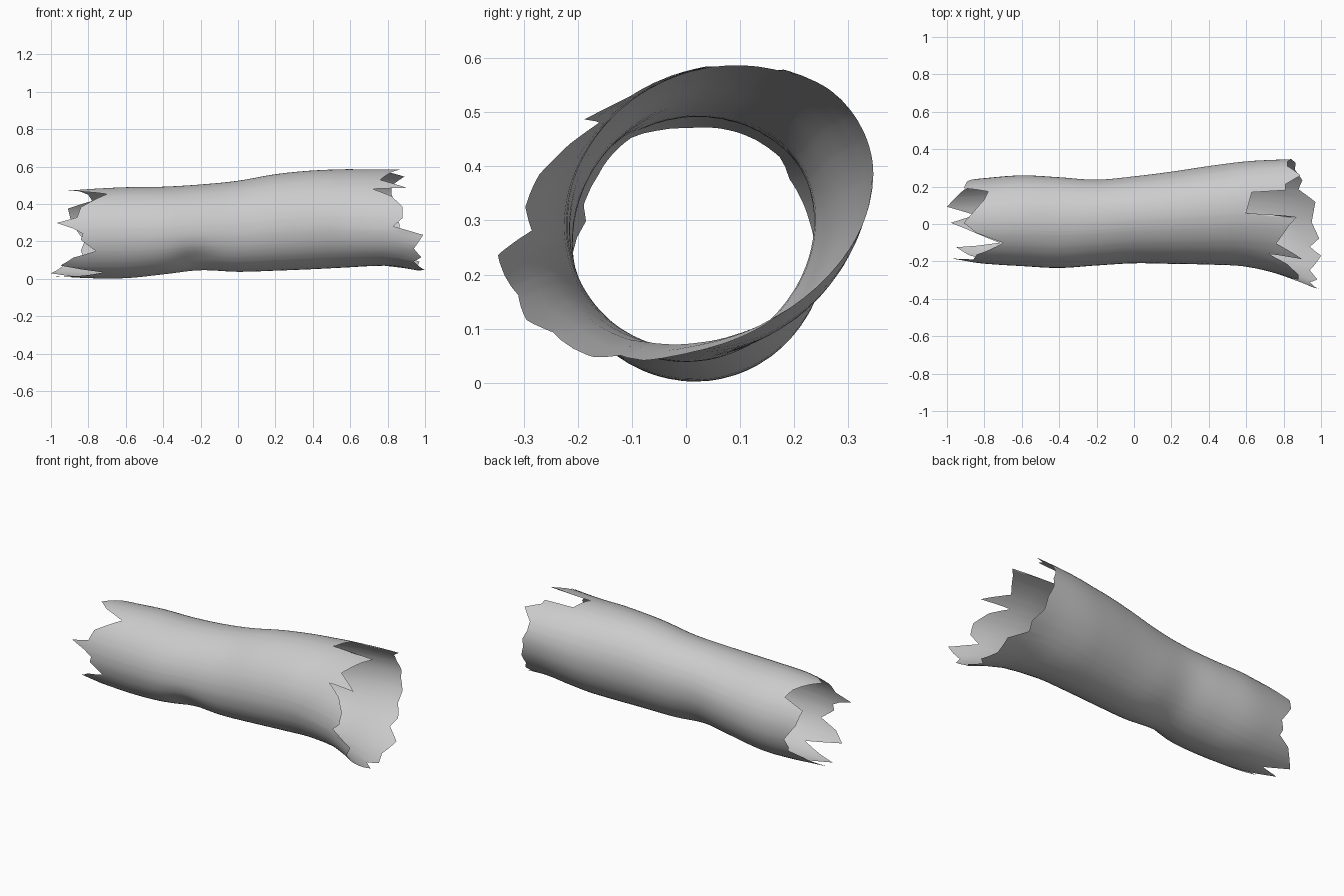
import bpy, bmesh
from math import sin, cos, radians, exp

if "Cube" in bpy.data.objects:
    bpy.data.objects.remove(bpy.data.objects["Cube"])

# Trunk profile: x, y min, y max, z min, z max
SECTIONS = [
    (-1.0, -.19, .225, .015, .465), (-.8, -.212, .245, .004, .48),
    (-.6, -.225, .26, .004, .49), (-.4, -.235, .25, .024, .493),
    (-.2, -.222, .237, .046, .505), (0, -.21, .255, .038, .525),
    (.2, -.213, .28, .044, .56), (.4, -.217, .31, .052, .58),
    (.6, -.228, .335, .062, .587), (.8, -.275, .345, .07, .589),
    (1.0, -.35, .35, .04, .59)]

# Broken ends: angle in degrees (0 = back, 90 = top, 180 = front), x of the edge
RIGHT = [(0, .84), (9, .845), (22, .82), (34, .82), (50, .89), (61, .81), (68, .81),
         (70, .63), (93, .60), (94, .87), (103, .83), (124, .76), (135, .90),
         (139, .72), (148, .82), (160, .88), (173, .88), (184, .83), (189, .99),
         (208, .94), (219, .98), (229, .94), (249, 1.0), (255, .94), (265, .99),
         (278, .95), (297, .97), (307, .88), (318, .90), (332, .86), (345, .865),
         (360, .84)]
LEFT = [(0, -.85), (14, -.89), (36, -.91), (47, -.78), (60, -.80), (78, -.86),
        (93, -.91), (107, -.84), (120, -.70), (143, -.84), (158, -.86), (165, -.97),
        (173, -.88), (180, -.83), (188, -.84), (203, -.76), (213, -.88), (228, -.95),
        (240, -.72), (267, -.98), (278, -.85), (291, -1.0), (320, -.91), (330, -.83),
        (338, -.84), (350, -.82), (360, -.85)]


def edge_x(table, a):
    for (a0, x0), (a1, x1) in zip(table, table[1:]):
        if a0 <= a <= a1:
            return x0 + (x1 - x0) * (a - a0) / (a1 - a0)


def section(x):
    """Smoothly interpolated bounds of the trunk at x."""
    f = min(max((x + 1) / .2, 0), 9.9999)
    i, t = int(f), f - int(f)
    p = [SECTIONS[min(max(i + k, 0), 10)] for k in (-1, 0, 1, 2)]
    return [.5 * (2 * p[1][c] + (p[2][c] - p[0][c]) * t
                  + (2 * p[0][c] - 5 * p[1][c] + 4 * p[2][c] - p[3][c]) * t * t
                  + (3 * p[1][c] - p[0][c] - 3 * p[2][c] + p[3][c]) * t ** 3)
            for c in range(1, 5)]


def surface_point(x, a):
    y0, y1, z0, z1 = section(x)
    # shallow dent low on the front
    dent = 1 - .07 * exp(-((x + .24) / .1) ** 2 - ((a - 226) / 22) ** 2)
    # the oval leans diagonally, most at the flared right end
    lean = 3 * min(max((x + .7) / .5, 0), 1) + 5 * max(0, (x - .5) / .5)
    ry, rz = radians(a - lean), radians(a + lean)
    return (x, (y0 + y1) / 2 + (y1 - y0) / 2 * cos(ry) * dent,
            (z0 + z1) / 2 + (z1 - z0) / 2 * sin(rz) * dent)


# Hollow log: open shell stretched between the two splintered edges
angles = sorted({a for a, _ in LEFT + RIGHT if a < 360} | set(range(0, 360, 6)))
STEPS = 36
bm = bmesh.new()
columns = []
for a in angles:
    xl, xr = edge_x(LEFT, a), edge_x(RIGHT, a)
    # regular stations inside, stretched only near the ends
    inner = [-.68 + 1.26 * k / (STEPS - 8) for k in range(STEPS - 7)]
    xs = [xl + (inner[0] - xl) * k / 4 for k in range(4)] + inner
    xs += [inner[-1] + (xr - inner[-1]) * k / 4 for k in range(1, 5)]
    columns.append([bm.verts.new(surface_point(x, a)) for x in xs])
for c0, c1 in zip(columns, columns[1:] + columns[:1]):
    for k in range(len(c0) - 1):
        bm.faces.new((c0[k], c0[k + 1], c1[k + 1], c1[k])).smooth = True
bmesh.ops.recalc_face_normals(bm, faces=bm.faces)
mesh = bpy.data.meshes.new("hollow_log")
bm.to_mesh(mesh)
bm.free()
log = bpy.data.objects.new("hollow_log", mesh)
bpy.context.collection.objects.link(log)
